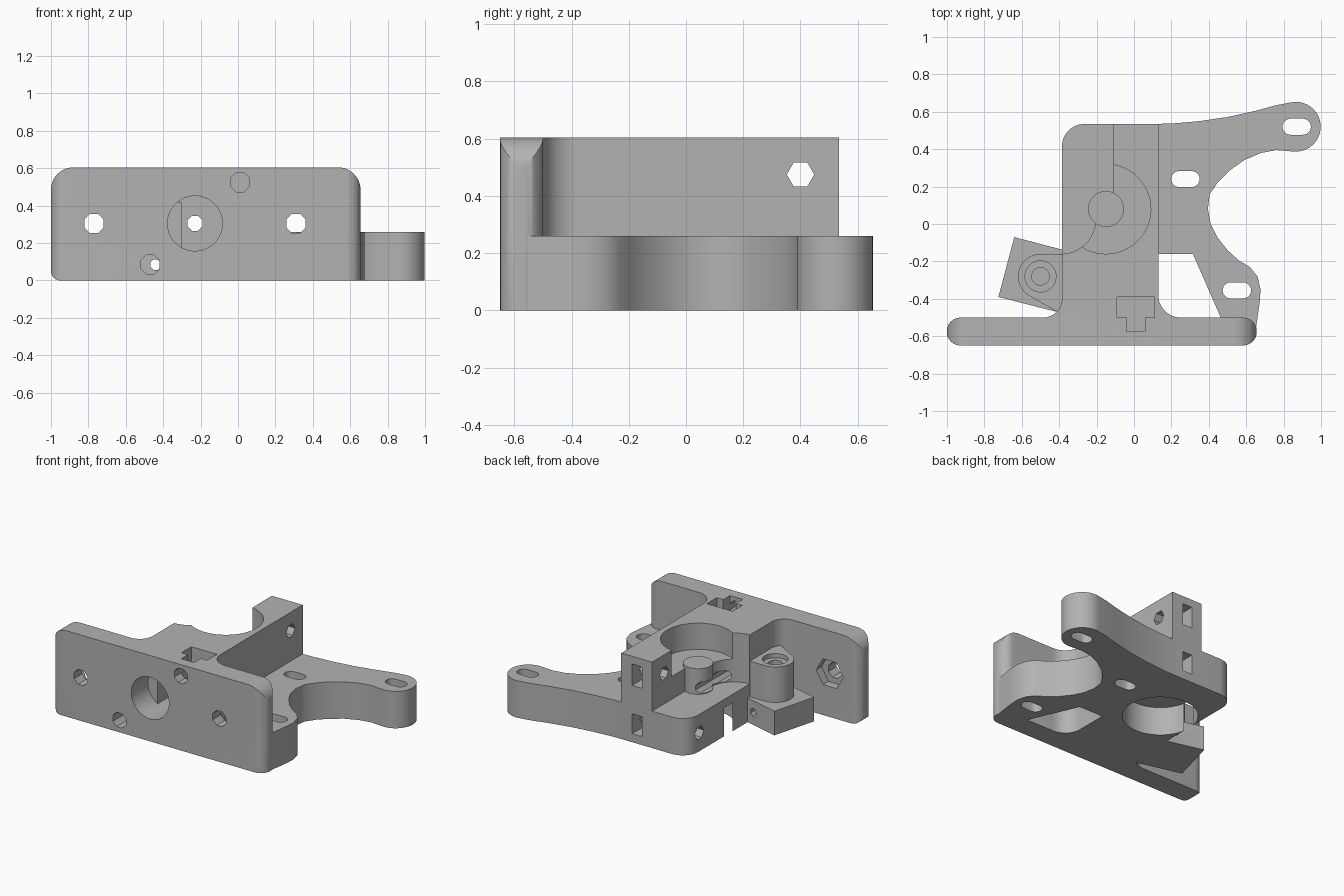
import bpy, bmesh
from math import sin, cos, pi, radians
from mathutils import Matrix, Vector

if "Cube" in bpy.data.objects:
    bpy.data.objects.remove(bpy.data.objects["Cube"])

grey = bpy.data.materials.new("plain grey")
grey.use_nodes = True
grey.diffuse_color = (0.45, 0.45, 0.45, 1)
grey.node_tree.nodes["Principled BSDF"].inputs["Base Color"].default_value = grey.diffuse_color


def arc(cx, cy, r, a0, a1, n=12):
    """Points along a circular arc, angles in degrees."""
    return [(cx + r * cos(radians(a0 + (a1 - a0) * i / n)),
             cy + r * sin(radians(a0 + (a1 - a0) * i / n))) for i in range(n + 1)]


def prism(name, pts, lo, hi, axis="z"):
    """Extrude a 2D outline along an axis (x: y/z plane, y: x/z plane)."""
    place = {"z": lambda a, b, c: (a, b, c),
             "y": lambda a, b, c: (a, c, b),
             "x": lambda a, b, c: (c, a, b)}[axis]
    bm = bmesh.new()
    base = bm.faces.new([bm.verts.new(place(a, b, lo)) for a, b in pts])
    new = bmesh.ops.extrude_face_region(bm, geom=[base])["geom"]
    move = Vector(place(0, 0, hi - lo))
    bmesh.ops.translate(bm, vec=move, verts=[v for v in new if isinstance(v, bmesh.types.BMVert)])
    bmesh.ops.remove_doubles(bm, verts=bm.verts, dist=0.0005)
    bmesh.ops.recalc_face_normals(bm, faces=bm.faces)
    mesh = bpy.data.meshes.new(name)
    bm.to_mesh(mesh)
    bm.free()
    mesh.materials.append(grey)
    ob = bpy.data.objects.new(name, mesh)
    bpy.context.collection.objects.link(ob)
    return ob


def rod(a, b, r, lo, hi, axis="z", n=48, turn=0):
    return prism("cutter", arc(a, b, r, turn, turn + 360, n)[:-1], lo, hi, axis)


def box(x0, x1, y0, y1, z0, z1):
    return prism("cutter", [(x0, y0), (x1, y0), (x1, y1), (x0, y1)], z0, z1)


def carve(ob, cutters, mode="DIFFERENCE"):
    """Apply booleans and discard the cutters."""
    bpy.context.view_layer.objects.active = ob
    for c in cutters:
        m = ob.modifiers.new("carve", "BOOLEAN")
        m.operation, m.object, m.solver = mode, c, "EXACT"
        bpy.ops.object.modifier_apply(modifier=m.name)
        bpy.data.objects.remove(c)
    return ob


def filament_cuts():
    """Wide front bore and the narrow channel through to the back."""
    return [rod(-.23, .305, .147, -.8, -.3, "y"),
            rod(-.23, .305, .043, -.8, .8, "y", 8, 22.5)]


def screw_cuts():
    return [rod(.01, .525, .055, -.8, -.42, "y", 8, 22.5),
            rod(-.47, .085, .055, -.8, -.4, "y", 8, 22.5)]


def nut_slot():
    return [box(-.09, .11, -.5, -.39, .44, .7), box(-.04, .06, -.575, -.4, .44, .7)]


# Mounting plate: front outline intersected with round-ended plan
R = .12
plate = prism("mounting_plate",
              arc(.655 - R, .605 - R, R, 0, 90) + arc(R - 1, .605 - R, R, 90, 180)
              + arc(-.95, .05, .05, 180, 270, 6) + [(.655, 0)], -.65, -.5, "y")
plan = prism("plan", arc(-.927, -.575, .075, 90, 270) + arc(.582, -.575, .075, -90, 90), -.1, .7)
carve(plate, [plan], "INTERSECT")
carve(plate, filament_cuts() + screw_cuts() + nut_slot()
      + [rod(x, .305, .056, -.8, 0, "y", 8, 22.5) for x in (-.77, .31)]
      + [rod(x, .305, .105, -.56, -.4, "y", 6) for x in (-.77, .31)])

# Main block with fillets running into the plate
block = prism("main_block",
              arc(-.265, .415, .12, 90, 180) + arc(-.485, -.4, .1, 0, -90)
              + [(-.485, -.56), (.25, -.56)] + arc(.25, -.38, .12, 270, 180) + [(.13, .535)],
              0, .605)
carve(block, [
    box(-.6, -.11, .08, .8, .26, .8),                 # lowered rear corner
    rod(-.39, .025, .185, .26, .8),                   # idler clearance
    box(-.6, -.39, -.159, .1, .26, .8),
    rod(-.15, .08, .24, .42, .8),                     # gear pocket
    rod(-.15, .08, .24, -.1, .2),                     # motor recess below
    rod(.4, .475, .048, -.6, .3, "x", 6),             # tension screw holes
    rod(.4, .13, .048, -.6, .05, "x", 6),
    box(-.03, .045, .33, .6, .40, .55),               # nut pockets
    box(-.03, .045, .33, .6, .06, .2)]
    + filament_cuts() + screw_cuts() + nut_slot())

# Round post beside the filament channel
post = carve(rod(-.15, .08, .096, .22, .44), filament_cuts())
post.name = "guide_post"

# Low motor bracket with curved arms
upper = [(.1, .535), (.2, .537), (.35, .55), (.5, .572), (.65, .605), (.76, .635)]
inner = [(.76, .395), (.68, .38), (.59, .342), (.51, .285), (.45, .225), (.405, .16),
         (.395, .08), (.41, 0), (.445, -.07), (.5, -.14), (.56, -.195)]
foot = [(.62, -.23), (.66, -.28), (.677, -.35), (.672, -.42), (.652, -.56),
        (.49, -.56), (.315, -.16), (.1, -.16)]
bracket = prism("motor_bracket", upper + arc(.865, .52, .133, 105, -95, 24) + inner + foot, 0, .26)


def slot(x, y):
    return prism("cutter", arc(x - .033, y, .043, 90, 270) + arc(x + .033, y, .043, -90, 90), -.1, .4)


carve(bracket, [slot(.87, .52), slot(.275, .24), slot(.55, -.355)])

# Tilted hinge block with a round boss joined to the main block
hinge = prism("hinge_block", [(-.64, -.07), (-.725, -.39), (-.42, -.468), (-.34, -.468),
                              (-.34, -.14), (-.385, -.137)], 0, .17)
carve(hinge, [rod(-.44, .085, .03, -.8, .3, "y", 8, 22.5)])
boss = prism("hinge_boss", arc(-.5, -.28, .12, 90, 235, 24)
             + [(-.42, -.465), (-.3, -.465), (-.3, -.16)], .15, .42)
carve(boss, [rod(-.5, -.28, .083, .39, .5), rod(-.5, -.28, .047, .2, .5)])

# Smooth curved walls while keeping edges sharp
for ob in (plate, block, post, bracket, hinge, boss):
    bpy.ops.object.select_all(action="DESELECT")
    ob.select_set(True)
    bpy.context.view_layer.objects.active = ob
    bpy.ops.object.shade_smooth_by_angle(angle=radians(30))
